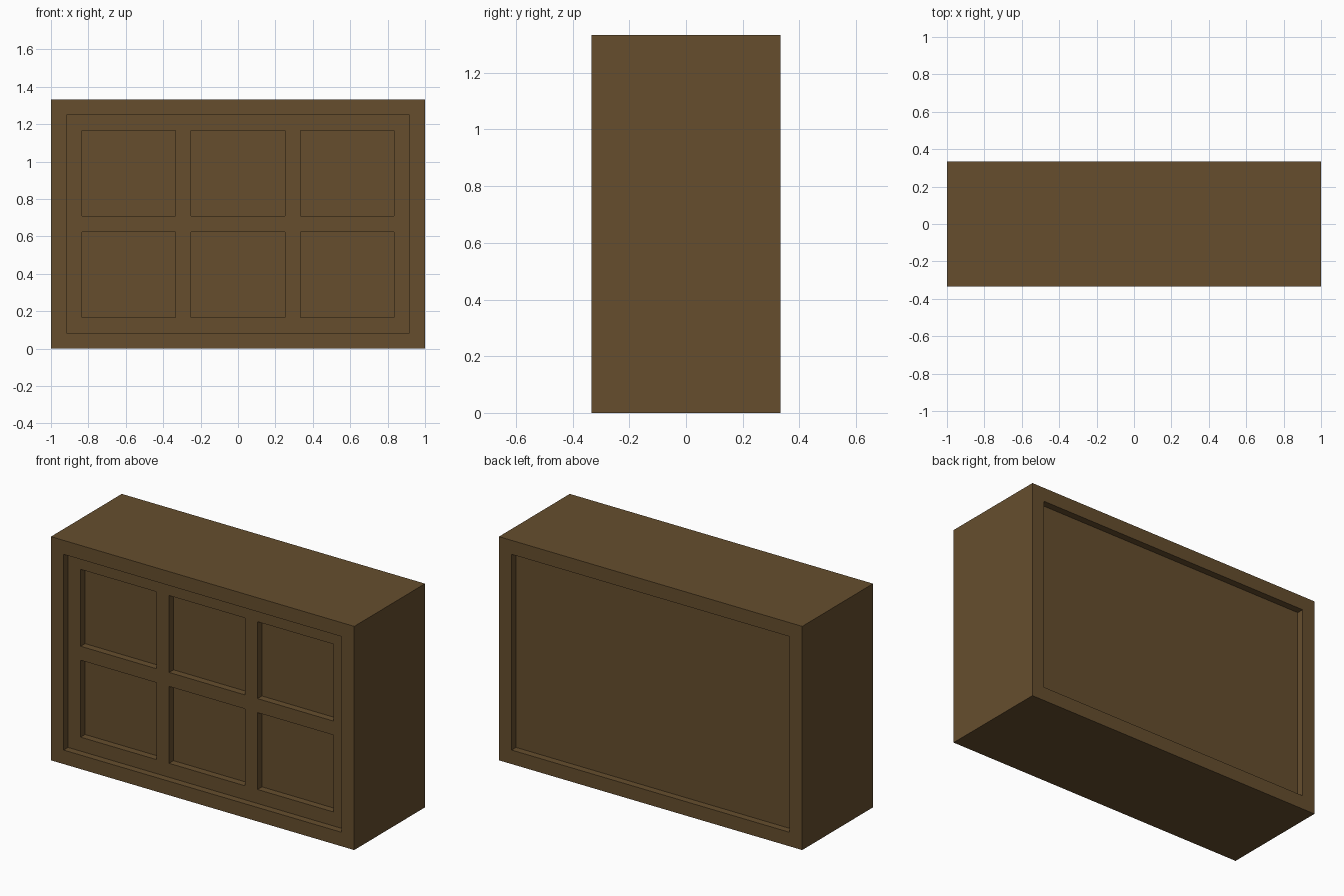
import bpy
import bmesh
from mathutils import Vector

cube = bpy.data.objects.get("Cube")
if cube:
    bpy.data.objects.remove(cube, do_unlink=True)

U = 1 / 12                      # one module: the width of every rail
W, D, H = 24 * U, 8 * U, 16 * U
RECESS = U / 2

wood = bpy.data.materials.new("dark oak wood")
color = (0.133, 0.076, 0.027, 1)
wood.diffuse_color = color
wood.use_nodes = True
bsdf = wood.node_tree.nodes["Principled BSDF"]
bsdf.inputs["Base Color"].default_value = color
bsdf.inputs["Roughness"].default_value = 0.8

bm = bmesh.new()


def sink(faces, direction):
    """Push faces straight in, leaving square walls; return the sunken faces."""
    new = bmesh.ops.extrude_discrete_faces(bm, faces=faces)["faces"]
    for f in new:
        bmesh.ops.translate(bm, verts=f.verts[:], vec=(0, direction * RECESS, 0))
    return new


# Cabinet body
bmesh.ops.create_cube(bm, size=1)
for v in bm.verts:
    v.co = Vector((v.co.x * W, v.co.y * D, (v.co.z + 0.5) * H))
bm.normal_update()

# Recessed panel inside a border on the front and the back
panels = {}
for side in (-1, 1):
    face = next(f for f in bm.faces if f.normal.y * side > 0.9)
    bmesh.ops.inset_region(bm, faces=[face], thickness=U, use_even_offset=True)
    panels[side] = sink([face], -side)[0]

# Slice the front panel along the rails between the drawers
columns = [(-10, -4), (-3, 3), (4, 10)]
rows = [(2, 7.5), (8.5, 14)]
cuts = [(Vector((x * U, 0, 0)), Vector((1, 0, 0))) for c in columns for x in c]
cuts += [(Vector((0, 0, z * U)), Vector((0, 0, 1))) for r in rows for z in r]
panel_y = -D / 2 + RECESS


def front_panel():
    return [f for f in bm.faces
            if all(abs(v.co.y - panel_y) < 1e-4 for v in f.verts)]


for point, normal in cuts:
    faces = front_panel()
    edges = {e for f in faces for e in f.edges}
    verts = {v for f in faces for v in f.verts}
    bmesh.ops.bisect_plane(bm, geom=faces + list(edges) + list(verts),
                           plane_co=point, plane_no=normal)


# Sink the six drawer fronts
def is_drawer(f):
    c = f.calc_center_median() / U
    return (any(a < c.x < b for a, b in columns)
            and any(a < c.z < b for a, b in rows))


sink([f for f in front_panel() if is_drawer(f)], 1)

bmesh.ops.recalc_face_normals(bm, faces=bm.faces[:])
mesh = bpy.data.meshes.new("drawer_cabinet")
bm.to_mesh(mesh)
bm.free()
mesh.materials.append(wood)
cabinet = bpy.data.objects.new("drawer_cabinet", mesh)
bpy.context.collection.objects.link(cabinet)
